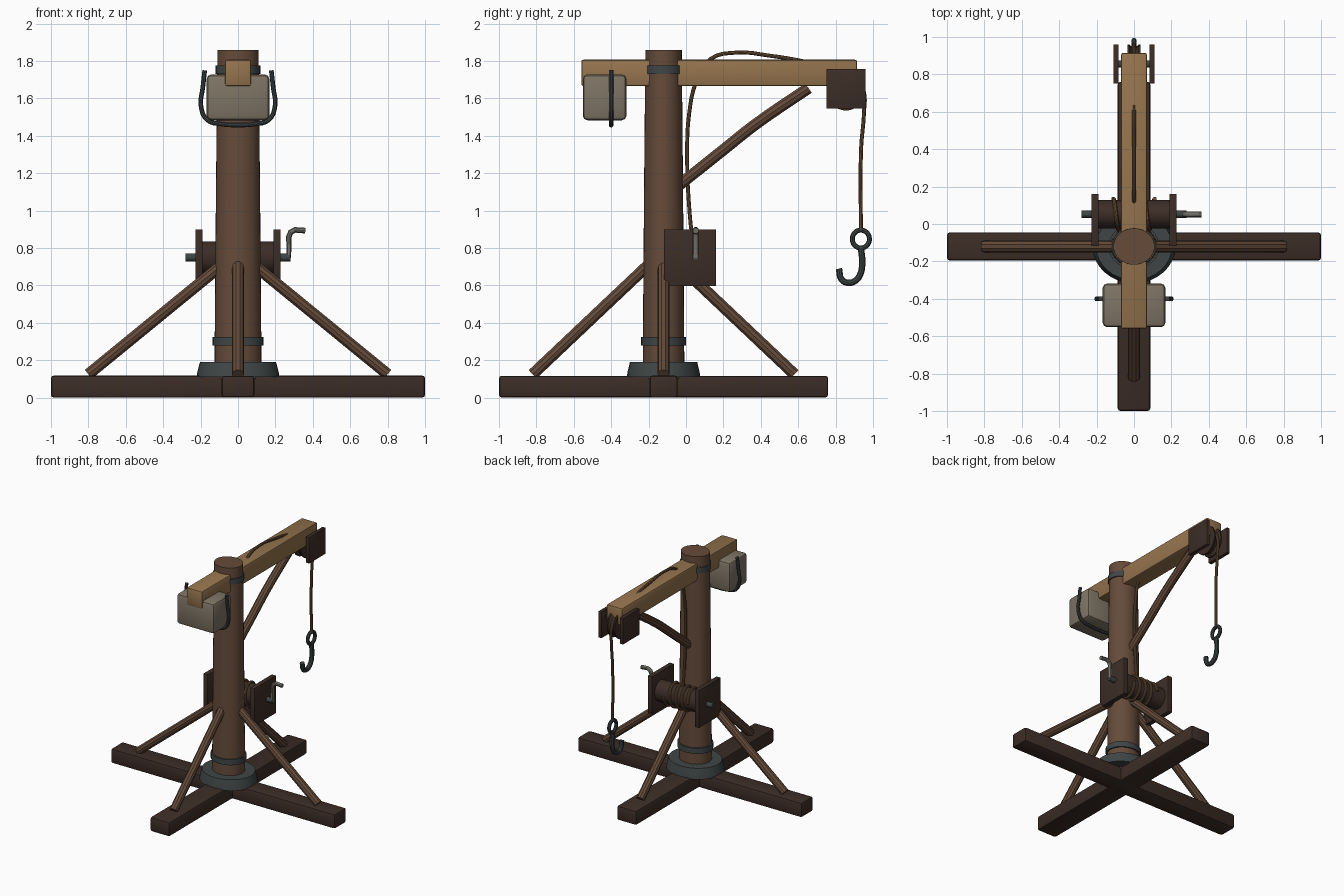
import bpy, bmesh, math
from mathutils import Vector

if "Cube" in bpy.data.objects:
    bpy.data.objects.remove(bpy.data.objects["Cube"])

CY = -0.12      # mast axis
SQ = 0.885      # mast is slightly oval


def mat(name, r, g, b):
    m = bpy.data.materials.new(name)
    m.diffuse_color = (r, g, b, 1)
    m.use_nodes = True
    m.node_tree.nodes["Principled BSDF"].inputs["Base Color"].default_value = m.diffuse_color
    return m


DARK = mat("dark_wood", .045, .026, .020)
WOOD = mat("brown_wood", .130, .070, .042)
PALE = mat("pale_wood", .300, .175, .075)
IRON = mat("iron", .050, .060, .062)
STEEL = mat("worn_steel", .170, .165, .145)
STONE = mat("stone", .210, .175, .130)
ROPE = mat("rope", .170, .095, .045)


def finish(ob, m, smooth=True):
    ob.data.materials.clear()
    ob.data.materials.append(m)
    bpy.ops.object.select_all(action='DESELECT')
    ob.select_set(True)
    bpy.context.view_layer.objects.active = ob
    if smooth:
        bpy.ops.object.shade_smooth_by_angle(angle=math.radians(35))
    return ob


def box(name, lo, hi, m, bevel=0.012):
    lo, hi = Vector(lo), Vector(hi)
    bm = bmesh.new()
    bmesh.ops.create_cube(bm, size=1)
    for v in bm.verts:
        v.co = Vector(a * b for a, b in zip(v.co, hi - lo)) + (lo + hi) / 2
    if bevel:
        bmesh.ops.bevel(bm, geom=bm.edges[:], offset=bevel, segments=2,
                        profile=0.5, affect='EDGES')
    me = bpy.data.meshes.new(name)
    bm.to_mesh(me)
    bm.free()
    ob = bpy.data.objects.new(name, me)
    bpy.context.collection.objects.link(ob)
    return finish(ob, m)


def lathe(name, profile, m, centre=(0, CY, 0), axis='Z', squash=SQ, n=32):
    """Turn (radius, height) points round an axis, with flat end caps."""
    bm = bmesh.new()
    rings = []
    for r, h in profile:
        ring = []
        for i in range(n):
            a = 2 * math.pi * i / n
            u, w = r * math.cos(a), r * math.sin(a)
            p = (u, w * squash, h) if axis == 'Z' else (h, u * squash, w)
            ring.append(bm.verts.new(Vector(p) + Vector(centre)))
        rings.append(ring)
    for a, b in zip(rings, rings[1:]):
        for i in range(n):
            j = (i + 1) % n
            bm.faces.new((a[i], a[j], b[j], b[i]))
    bm.faces.new(rings[0][::-1])
    bm.faces.new(rings[-1])
    bmesh.ops.recalc_face_normals(bm, faces=bm.faces[:])
    me = bpy.data.meshes.new(name)
    bm.to_mesh(me)
    bm.free()
    ob = bpy.data.objects.new(name, me)
    bpy.context.collection.objects.link(ob)
    return finish(ob, m)


def tube(name, pts, radius, m, curved=False, closed=False, res=4):
    cu = bpy.data.curves.new(name, 'CURVE')
    cu.dimensions = '3D'
    cu.bevel_depth = radius
    cu.bevel_resolution = 3
    cu.use_fill_caps = True
    cu.resolution_u = res
    if curved:
        sp = cu.splines.new('BEZIER')
        sp.bezier_points.add(len(pts) - 1)
        for b, p in zip(sp.bezier_points, pts):
            b.co = p
            b.handle_left_type = b.handle_right_type = 'AUTO'
    else:
        sp = cu.splines.new('POLY')
        sp.points.add(len(pts) - 1)
        for b, p in zip(sp.points, pts):
            b.co = (*p, 1)
    sp.use_cyclic_u = closed
    ob = bpy.data.objects.new(name, cu)
    bpy.context.collection.objects.link(ob)
    bpy.ops.object.select_all(action='DESELECT')
    ob.select_set(True)
    bpy.context.view_layer.objects.active = ob
    bpy.ops.object.convert(target='MESH')
    return finish(bpy.context.view_layer.objects.active, m)


def yz(points):
    return [(0, y, z) for y, z in points]


# crossed ground beams
box("ground_beam_side", (-1, CY - .075, 0), (1, CY + .075, .118), DARK, .015)
box("ground_beam_long", (-.087, -1, .001), (.087, .76, .117), DARK, .015)

# mast, foot collar and iron bands
lathe("mast", [(.126, .1), (.124, .4), (.118, 1.1), (.110, 1.86)], WOOD)
lathe("foot_collar", [(.222, .11), (.218, .135), (.203, .192)], IRON)
for name, r, z in (("lower_band", .136, .28), ("upper_band", .119, 1.73)):
    lathe(name, [(r, z), (r, z + .045)], IRON)

# four struts from mast to beams
for name, dx, dy in (("left", -1, 0), ("right", 1, 0), ("front", 0, -1), ("back", 0, 1)):
    tube(name + "_strut", [(dx * .06, CY + dy * .06, .73),
                           (dx * .80, CY + dy * .70, .125)], .032, WOOD)

# jib and its bent brace
box("jib", (-.07, -.56, 1.665), (.07, .915, 1.807), PALE, .012)
tube("jib_brace", yz([(-.07, 1.11), (.20, 1.325), (.37, 1.46), (.655, 1.655)]), .032, WOOD, True)

# counterweight and sling
box("counterweight", (-.168, -.552, 1.483), (.168, -.318, 1.728), STONE, .025)
half = [(.178, 1.75), (.188, 1.66), (.198, 1.56), (.165, 1.485), (.09, 1.463)]
sling = [(-x, z) for x, z in half] + [(0, 1.458)] + half[::-1]
tube("weight_sling", [(x, -.40, z) for x, z in sling], .013, IRON, True)

# jib head pulley
for s in (-1, 1):
    a, b = sorted((s * .082, s * .110))
    box("pulley_cheek", (a, .750, 1.545), (b, .960, 1.757), DARK, .003)
lathe("pulley_wheel", [(.115, -.035), (.115, -.025), (.095, -.008), (.095, .008),
                       (.115, .025), (.115, .035)], DARK, (0, .855, 1.65), 'X', .9)
lathe("pulley_pin", [(.018, -.10), (.018, .10)], IRON, (0, .855, 1.65), 'X', 1, 16)

# winch drum, plates and axle
WY, WZ = .052, .75
for s in (-1, 1):
    a, b = sorted((s * .19, s * .228))
    box("winch_plate", (a, -.118, .597), (b, .160, .900), DARK, .003)
lathe("winch_drum", [(.085, -.2), (.085, .2)], DARK, (0, WY, WZ), 'X', .9)
lathe("winch_axle", [(.021, -.28), (.021, .28)], IRON, (0, WY, WZ), 'X', .9, 16)
tube("winch_crank", [(.24, WY, WZ), (.272, WY, .757), (.272, WY, .86), (.282, WY, .885),
                     (.305, WY, .897), (.36, WY, .893)], .016, STEEL)

# rope coils, running line and fall
coil = []
for i in range(81):
    a = 2 * math.pi * 4 * i / 80
    coil.append((-.11 + .22 * i / 80, WY + .083 * math.cos(a), WZ + .092 * math.sin(a)))
tube("rope_coils", coil, .011, ROPE)
tube("hoist_rope", yz([(.04, .80), (.02, .98), (.006, 1.30), (.017, 1.52), (.055, 1.69),
                       (.13, 1.81), (.27, 1.845), (.45, 1.828), (.62, 1.80), (.80, 1.755),
                       (.90, 1.72), (.95, 1.64), (.952, 1.53), (.936, 1.33), (.935, .90)]),
     .011, ROPE, True)

# hook and eye
ring = [(.935 + .046 * math.cos(i * math.pi / 12), .848 + .048 * math.sin(i * math.pi / 12))
        for i in range(24)]
tube("hook_eye", yz(ring), .014, IRON, closed=True)
tube("hook", yz([(.935, .80), (.942, .73), (.932, .66), (.905, .625), (.868, .614),
                 (.832, .632), (.818, .69)]), .018, IRON, True)
